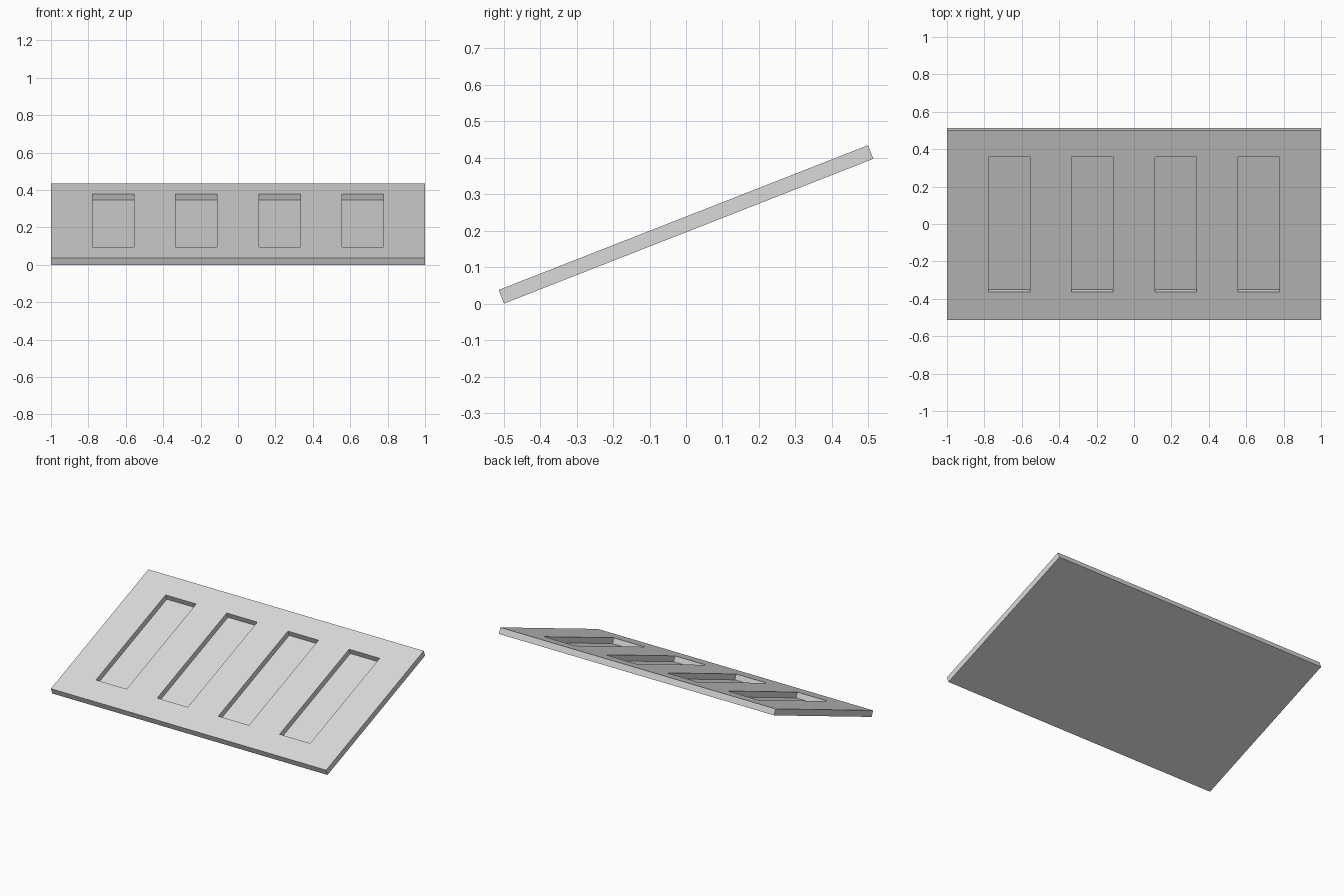
import bpy
import bmesh
import math
from mathutils import Matrix, Vector

cube = bpy.data.objects.get("Cube")
if cube:
    bpy.data.objects.remove(cube, do_unlink=True)

WIDTH, LENGTH, THICK = 2.0, 1.087, 0.04
TILT = math.radians(21.4)
SLOT_WIDTH, SLOT_LENGTH, SLOT_DEPTH = 2 / 9, 0.775, 0.036
SLOT_SHIFT = 0.006

# Plain grey material
grey = bpy.data.materials.new("light_grey")
grey.use_nodes = True
colour = (0.7, 0.7, 0.7, 1)
grey.diffuse_color = colour
grey.node_tree.nodes["Principled BSDF"].inputs["Base Color"].default_value = colour


def box_object(name, boxes):
    """One object made of axis-aligned boxes given as (centre, size)."""
    bm = bmesh.new()
    for centre, size in boxes:
        place = Matrix.Translation(centre) @ Matrix.Diagonal(Vector(size).to_4d())
        bmesh.ops.create_cube(bm, size=1, matrix=place)
    mesh = bpy.data.meshes.new(name)
    bm.to_mesh(mesh)
    bm.free()
    mesh.materials.append(grey)
    obj = bpy.data.objects.new(name, mesh)
    bpy.context.collection.objects.link(obj)
    return obj


# Flat slab, and a cutter for the four evenly spaced recesses
panel = box_object("recessed_panel", [((0, 0, 0), (WIDTH, LENGTH, THICK))])
slots = [(((i - 1.5) * 2 * SLOT_WIDTH, SLOT_SHIFT, THICK / 2),
          (SLOT_WIDTH, SLOT_LENGTH, 2 * SLOT_DEPTH)) for i in range(4)]
cutter = box_object("recess_cutter", slots)
cutter.hide_render = True

# Cut the recesses, then drop the cutter
cut = panel.modifiers.new("recesses", 'BOOLEAN')
cut.operation = 'DIFFERENCE'
cut.solver = 'EXACT'
cut.object = cutter
bpy.context.view_layer.update()
evaluated = panel.evaluated_get(bpy.context.evaluated_depsgraph_get())
finished = bpy.data.meshes.new_from_object(evaluated)
panel.modifiers.clear()
panel.data = finished
bpy.data.objects.remove(cutter, do_unlink=True)

# Tilt the panel up towards the back and rest its front edge on the ground
height = LENGTH * math.sin(TILT) + THICK * math.cos(TILT)
finished.transform(Matrix.Translation((0, 0, height / 2)) @ Matrix.Rotation(TILT, 4, 'X'))
